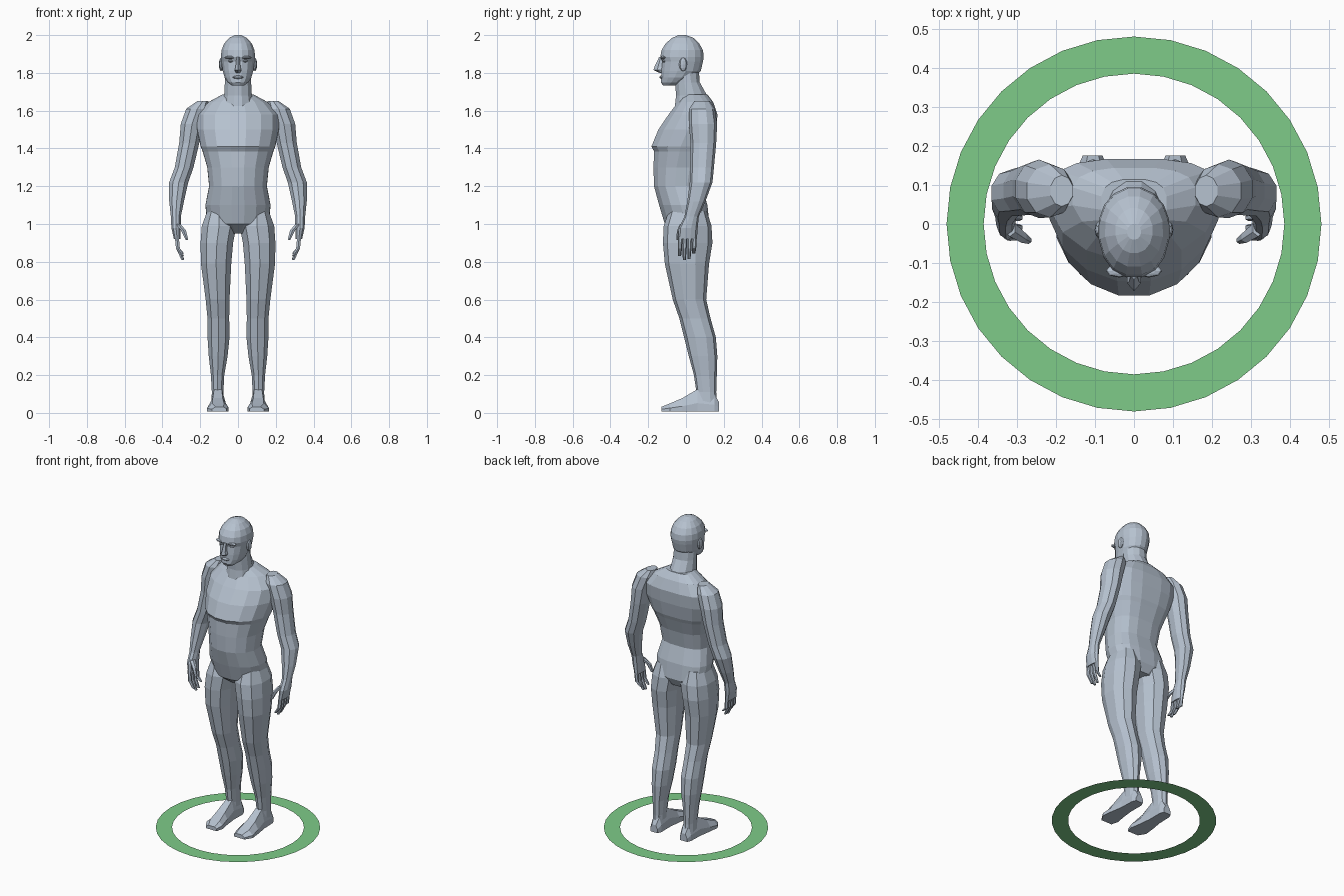
import bpy, bmesh, math


def material(name, rgb):
    m = bpy.data.materials.new(name)
    m.diffuse_color = (*rgb, 1)
    return m


SKIN = material("blue grey", (0.47, 0.54, 0.63))
GREEN = material("ring green", (0.21, 0.60, 0.25))


def finish(bm, name, mat, mirror=False):
    bmesh.ops.recalc_face_normals(bm, faces=bm.faces)
    me = bpy.data.meshes.new(name)
    bm.to_mesh(me)
    bm.free()
    ob = bpy.data.objects.new(name, me)
    bpy.context.collection.objects.link(ob)
    me.materials.append(mat)
    if mirror:
        ob.modifiers.new("mirror", "MIRROR").use_mirror_merge = False
    return ob


def skin_rings(name, rings, mirror=False):
    """Join rings of points into a closed faceted tube."""
    bm = bmesh.new()
    vs = [[bm.verts.new(p) for p in r] for r in rings]
    n = len(vs[0])
    for a, b in zip(vs, vs[1:]):
        for i in range(n):
            j = (i + 1) % n
            bm.faces.new((a[i], a[j], b[j], b[i]))
    bm.faces.new(vs[0])
    bm.faces.new(vs[-1])
    return finish(bm, name, SKIN, mirror)


def spow(v, p):
    return math.copysign(abs(v) ** p, v)


def loft(name, sections, n, mirror=False, front=1.0, back=1.0):
    """Sections: centre x, z, half width, front y, widest y, back y."""
    rings = []
    for cx, z, w, yf, ym, yb in sections:
        ring = []
        for i in range(n):
            a = 2 * math.pi * (i + 0.5) / n
            c, s = math.cos(a), math.sin(a)
            p, d = (back, yb - ym) if s > 0 else (front, ym - yf)
            ring.append((cx + w * spow(c, p), ym + d * spow(s, p), z))
        rings.append(ring)
    return skin_rings(name, rings, mirror)


def tube(name, path, n, mirror=True):
    """Path: x, y, z, radius x, radius y."""
    return loft(name, [(x, z, rx, y - ry, y, y + ry) for x, y, z, rx, ry in path], n, mirror)


def blob(name, loc, size, mirror=True):
    bm = bmesh.new()
    bmesh.ops.create_uvsphere(bm, u_segments=8, v_segments=6, radius=1)
    for v in bm.verts:
        v.co = [l + c * s for l, c, s in zip(loc, v.co, size)]
    return finish(bm, name, SKIN, mirror)


# torso
loft("torso", [
    (0, 0.95, 0.07, -0.05, 0.03, 0.10),
    (0, 1.00, 0.165, -0.115, 0.03, 0.125),
    (0, 1.10, 0.175, -0.145, 0.00, 0.115),
    (0, 1.20, 0.155, -0.172, -0.03, 0.085),
    (0, 1.30, 0.165, -0.175, -0.02, 0.105),
    (0, 1.385, 0.19, -0.172, 0.00, 0.135),
    (0, 1.41, 0.20, -0.187, 0.01, 0.145),
    (0, 1.50, 0.22, -0.150, 0.05, 0.162),
    (0, 1.58, 0.22, -0.095, 0.07, 0.168),
    (0, 1.645, 0.16, -0.045, 0.07, 0.145),
    (0, 1.685, 0.085, -0.02, 0.05, 0.115)], 16, back=0.7)

# neck
loft("neck", [
    (0, 1.60, 0.09, -0.065, 0.03, 0.14),
    (0, 1.68, 0.076, -0.055, 0.02, 0.115),
    (0, 1.75, 0.072, -0.060, 0.01, 0.075),
    (0, 1.82, 0.070, -0.060, 0.00, 0.070)], 12)

# head
loft("head", [
    (0, 1.732, 0.032, -0.122, -0.09, -0.05),
    (0, 1.75, 0.056, -0.134, -0.06, -0.01),
    (0, 1.775, 0.072, -0.132, -0.04, 0.045),
    (0, 1.81, 0.082, -0.132, -0.02, 0.080),
    (0, 1.86, 0.089, -0.127, -0.01, 0.092),
    (0, 1.885, 0.092, -0.138, -0.01, 0.096),
    (0, 1.92, 0.089, -0.132, -0.01, 0.092),
    (0, 1.955, 0.075, -0.110, -0.01, 0.072),
    (0, 1.985, 0.048, -0.075, -0.015, 0.042),
    (0, 2.00, 0.018, -0.04, -0.02, 0.0)], 16, front=0.9)

# face details
loft("nose", [
    (0, 1.80, 0.012, -0.14, -0.125, -0.11),
    (0, 1.815, 0.021, -0.172, -0.13, -0.11),
    (0, 1.83, 0.015, -0.168, -0.13, -0.11),
    (0, 1.885, 0.009, -0.142, -0.125, -0.11)], 6)
blob("brow", (0.038, -0.120, 1.882), (0.034, 0.017, 0.008))
blob("eye", (0.036, -0.112, 1.863), (0.016, 0.014, 0.008))
blob("lips", (0, -0.128, 1.777), (0.028, 0.013, 0.009), False)
blob("ear", (0.089, -0.015, 1.845), (0.012, 0.022, 0.036))

# arms, from shoulder to knuckles
tube("arm", [
    (0.185, 0.085, 1.652, 0.03, 0.04),
    (0.215, 0.085, 1.61, 0.062, 0.068),
    (0.243, 0.090, 1.53, 0.063, 0.075),
    (0.258, 0.092, 1.43, 0.056, 0.068),
    (0.285, 0.085, 1.30, 0.052, 0.063),
    (0.314, 0.080, 1.22, 0.053, 0.060),
    (0.325, 0.055, 1.12, 0.041, 0.048),
    (0.329, 0.030, 1.04, 0.028, 0.038),
    (0.328, 0.012, 0.98, 0.026, 0.050),
    (0.322, 0.008, 0.92, 0.018, 0.050)], 10)

# fingers and thumb
for i, tip in enumerate((0.83, 0.81, 0.815, 0.845)):
    y = -0.030 + i * 0.025
    tube("finger", [
        (0.324, y, 0.935, 0.012, 0.012),
        (0.318, y - 0.002, 0.87, 0.012, 0.011),
        (0.292, y - 0.004, tip, 0.008, 0.008)], 6)
tube("thumb", [
    (0.318, -0.01, 1.00, 0.016, 0.022),
    (0.288, -0.033, 0.965, 0.015, 0.015),
    (0.270, -0.042, 0.915, 0.008, 0.009)], 6)

# legs, from hip to ankle
loft("leg", [
    (0.10, 1.07, 0.065, -0.09, 0.02, 0.11),
    (0.100, 0.99, 0.096, -0.118, 0.02, 0.135),
    (0.112, 0.90, 0.090, -0.122, 0.01, 0.140),
    (0.116, 0.79, 0.084, -0.112, 0.01, 0.122),
    (0.108, 0.60, 0.066, -0.070, 0.02, 0.107),
    (0.104, 0.50, 0.060, -0.035, 0.05, 0.130),
    (0.103, 0.40, 0.061, -0.010, 0.08, 0.158),
    (0.105, 0.30, 0.052, 0.015, 0.09, 0.166),
    (0.108, 0.20, 0.037, 0.042, 0.10, 0.163),
    (0.108, 0.11, 0.032, 0.055, 0.11, 0.160),
    (0.108, 0.05, 0.034, 0.050, 0.11, 0.165)], 10, True, 0.9, 0.9)

# feet: slices from heel to toes
rings = []
for y, x, w, h in [(0.176, 0.106, 0.025, 0.055), (0.15, 0.106, 0.036, 0.10),
                   (0.06, 0.108, 0.037, 0.125), (-0.02, 0.110, 0.048, 0.078),
                   (-0.085, 0.108, 0.057, 0.05), (-0.13, 0.100, 0.038, 0.032)]:
    rings.append([(x - w, y, 0.008), (x + w, y, 0.008), (x + w, y, 0.008 + h * 0.35),
                  (x + w * 0.5, y, h), (x - w * 0.6, y, h), (x - w, y, 0.008 + h * 0.45)])
skin_rings("foot", rings, True)

# flat ring on the ground
bm = bmesh.new()
N = 32
circles = [[bm.verts.new((r * math.cos(2 * math.pi * i / N), r * math.sin(2 * math.pi * i / N), 0))
            for i in range(N)] for r in (0.385, 0.48)]
for i in range(N):
    j = (i + 1) % N
    bm.faces.new((circles[0][i], circles[1][i], circles[1][j], circles[0][j]))
finish(bm, "ground_ring", GREEN)
